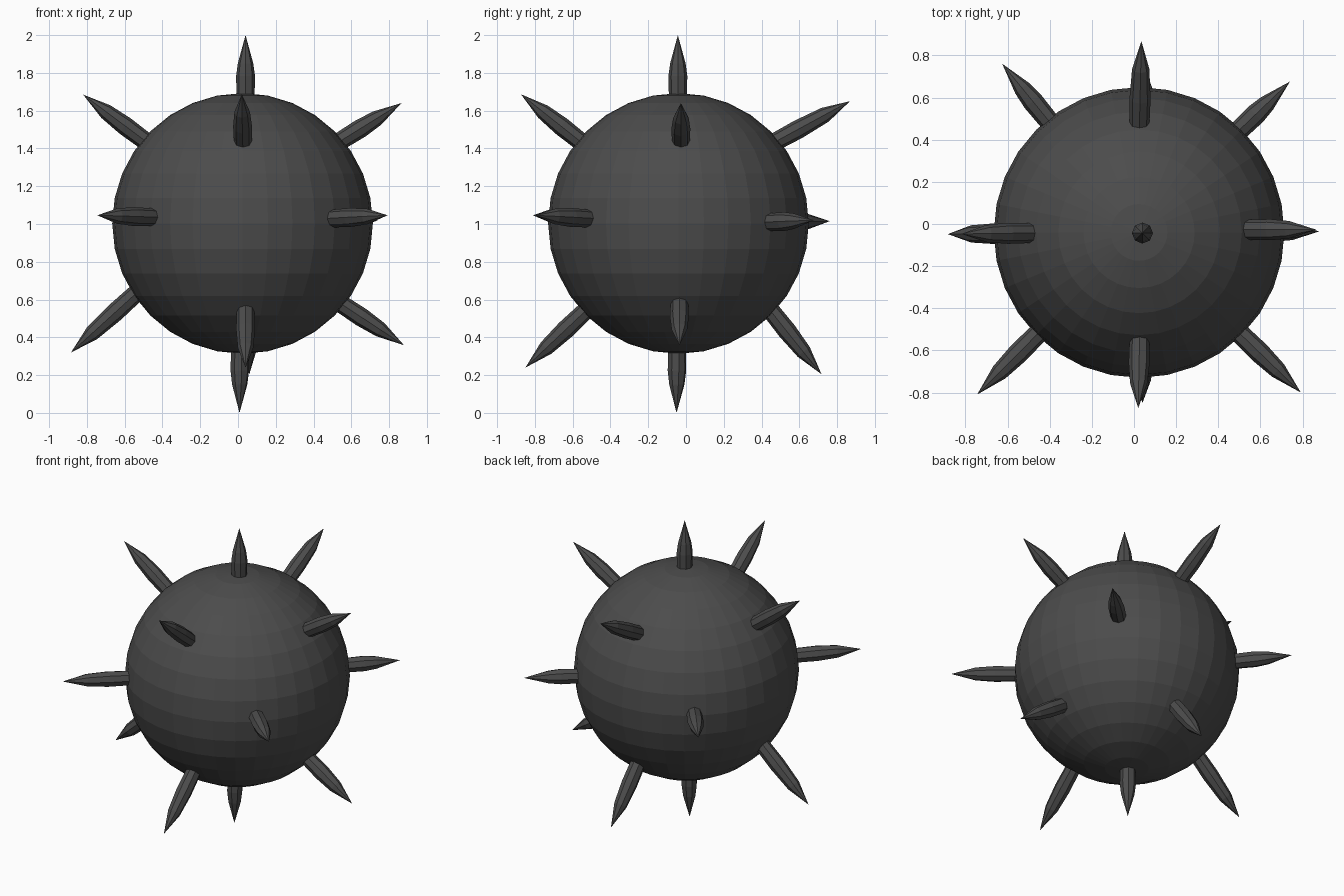
import bpy, bmesh
from mathutils import Vector, Matrix

if "Cube" in bpy.data.objects:
    bpy.data.objects.remove(bpy.data.objects["Cube"])

CENTRE = Vector((0.024, -0.04, 1.003))
RADIUS = 0.69

metal = bpy.data.materials.new("dark grey metal")
metal.diffuse_color = (0.072, 0.072, 0.072, 1)
metal.use_nodes = True
metal.node_tree.nodes["Principled BSDF"].inputs["Base Color"].default_value = metal.diffuse_color


def add_object(name, bm):
    bmesh.ops.recalc_face_normals(bm, faces=bm.faces)
    mesh = bpy.data.meshes.new(name)
    bm.to_mesh(mesh)
    bm.free()
    mesh.materials.append(metal)
    obj = bpy.data.objects.new(name, mesh)
    bpy.context.collection.objects.link(obj)
    return obj


def spike(name, base, tip, sides=8):
    """Eight-sided pointed rod, rooted inside the ball."""
    base, tip = Vector(base), Vector(tip)
    axis = (tip - base).normalized()
    length = (tip - base).length
    turn = axis.to_track_quat('Z', 'Y').to_matrix().to_4x4()
    place = Matrix.Translation(base) @ turn
    # (distance along the axis, radius)
    profile = [(-0.10, 0.046), (length * 0.3, 0.05), (length - 0.15, 0.041)]
    bm = bmesh.new()
    rings = []
    for z, r in profile:
        ring = bmesh.ops.create_circle(
            bm, segments=sides, radius=r,
            matrix=place @ Matrix.Translation((0, 0, z)))["verts"]
        rings.append(ring)
    point = bm.verts.new(tip)
    bm.faces.new(rings[0])
    for i in range(sides):
        j = (i + 1) % sides
        for a, b in zip(rings, rings[1:]):
            bm.faces.new((a[i], a[j], b[j], b[i]))
        bm.faces.new((rings[-1][i], rings[-1][j], point))
    return add_object(name, bm)


# Ball
bm = bmesh.new()
bmesh.ops.create_uvsphere(bm, u_segments=32, v_segments=16, radius=RADIUS,
                          matrix=Matrix.Translation(CENTRE))
add_object("ball", bm)

# Spikes: base on the ball, then tip
spikes = {
    "top_spike": ((0.04, -0.043, 1.69), (0.04, -0.043, 2.0)),
    "bottom_spike": ((0.01, -0.047, 0.32), (0.008, -0.05, 0.0)),
    "right_upper_spike": ((0.557, -0.027, 1.449), (0.865, -0.027, 1.64)),
    "left_upper_spike": ((-0.504, -0.043, 1.449), (-0.82, -0.047, 1.685)),
    "right_lower_spike": ((0.557, -0.035, 0.57), (0.879, -0.035, 0.358)),
    "left_lower_spike": ((-0.551, -0.045, 0.623), (-0.884, -0.048, 0.32)),
    "front_upper_spike": ((0.026, -0.567, 1.444), (0.02, -0.874, 1.687)),
    "back_upper_spike": ((0.026, 0.478, 1.438), (0.035, 0.868, 1.65)),
    "front_lower_spike": ((0.04, -0.546, 0.527), (0.04, -0.85, 0.24)),
    "back_lower_spike": ((0.045, 0.457, 0.532), (0.06, 0.717, 0.205)),
    "back_left_spike": ((-0.418, 0.506, 1.01), (-0.626, 0.761, 1.015)),
    "back_right_spike": ((0.508, 0.454, 1.01), (0.74, 0.676, 1.02)),
    "front_left_spike": ((-0.466, -0.53, 1.036), (-0.745, -0.81, 1.046)),
    "front_right_spike": ((0.513, -0.53, 1.03), (0.792, -0.80, 1.046)),
}
for name, (base, tip) in spikes.items():
    spike(name, base, tip)
